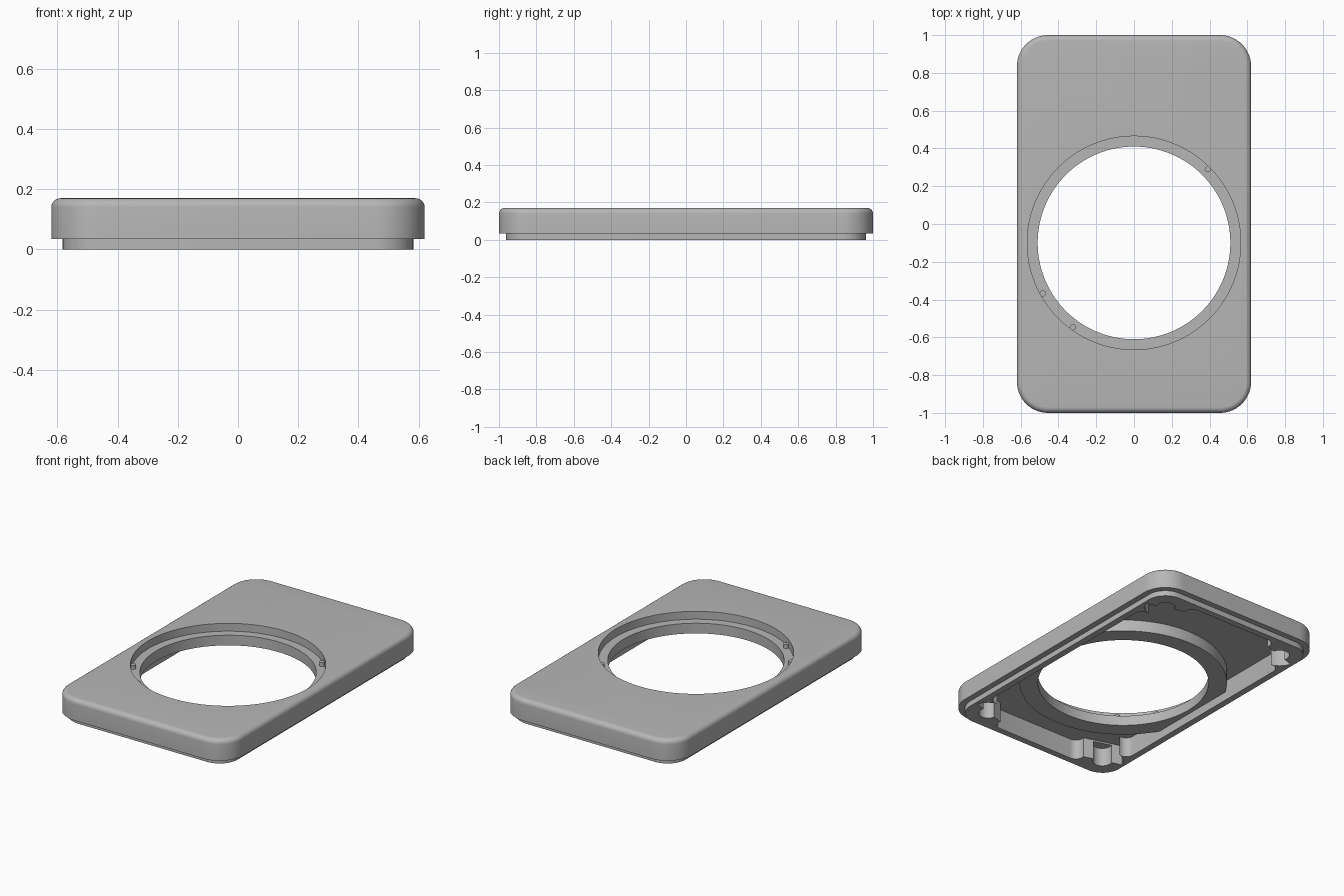
import bpy, bmesh, math
from math import sin, cos, pi, radians

cube = bpy.data.objects.get("Cube")
if cube:
    bpy.data.objects.remove(cube, do_unlink=True)

HALF_X, HALF_Y, TOP = 0.62, 1.0, 0.17
RING_Y, HOLE_R, RECESS_R, COLLAR_R = -0.1, 0.51, 0.565, 0.62
LEDGE_Z, COLLAR_Z, ROOF_Z = 0.12, 0.055, 0.13
BOSS_X, BOSS_Y = 0.445, 0.825

grey = bpy.data.materials.new("plain_grey")
grey.use_nodes = True
grey.diffuse_color = (0.47, 0.47, 0.47, 1)
grey.node_tree.nodes["Principled BSDF"].inputs["Base Color"].default_value = grey.diffuse_color


def arc(cx, cy, r, start, end, n):
    return [(cx + r * cos(start + (end - start) * i / n),
             cy + r * sin(start + (end - start) * i / n)) for i in range(n + 1)]


def loft(name, rings):
    """Closed solid through (outline, z) rings with equal point counts."""
    bm = bmesh.new()
    loops = [[bm.verts.new((x, y, z)) for x, y in outline] for outline, z in rings]
    for low, high in zip(loops, loops[1:]):
        for i in range(len(low)):
            j = (i + 1) % len(low)
            bm.faces.new((low[i], low[j], high[j], high[i]))
    bm.faces.new(loops[0][::-1])
    bm.faces.new(loops[-1])
    bmesh.ops.recalc_face_normals(bm, faces=bm.faces)
    mesh = bpy.data.meshes.new(name)
    bm.to_mesh(mesh)
    bm.free()
    mesh.materials.append(grey)
    obj = bpy.data.objects.new(name, mesh)
    bpy.context.collection.objects.link(obj)
    return obj


def cylinder(name, x, y, r, z0, z1, n=96):
    circle = arc(x, y, r, 0, 2 * pi, n)[:-1]
    return loft(name, [(circle, z0), (circle, z1)])


def activate(obj):
    bpy.ops.object.select_all(action='DESELECT')
    obj.select_set(True)
    bpy.context.view_layer.objects.active = obj


def cut(obj, cutter):
    cutter.hide_render = True
    mod = obj.modifiers.new("cut", 'BOOLEAN')
    mod.operation, mod.solver, mod.object = 'DIFFERENCE', 'EXACT', cutter
    activate(obj)
    bpy.ops.object.modifier_apply(modifier=mod.name)
    bpy.data.objects.remove(cutter, do_unlink=True)


def four_corners(quarter):
    """Mirror a counter-clockwise quarter outline into all quadrants."""
    points = []
    for sx, sy in ((1, 1), (-1, 1), (-1, -1), (1, -1)):
        points += [(x * sx, y * sy) for x, y in (quarter if sx * sy > 0 else quarter[::-1])]
    return points


def rounded_plate(inset, r=0.165):
    return four_corners(arc(HALF_X - r, HALF_Y - r, r - inset, 0, pi / 2, 14))


# Plate with a stepped lip below and a rounded top edge
rings = [(0.038, 0), (0.038, 0.035), (0, 0.035)]
fillet = 0.03
for k in range(7):
    a = k / 6 * pi / 2
    rings.append((fillet * (1 - cos(a)), TOP - fillet + fillet * sin(a)))
plate = loft("cover_plate", [(rounded_plate(i), z) for i, z in rings])

# Underside cavity that leaves filleted screw bosses in the corners
wall_x, wall_y, boss_r, f = 0.54, 0.92, 0.125, 0.05
near = wall_x - f - BOSS_X
far = math.sqrt((boss_r + f) ** 2 - near ** 2)
tilt = math.atan2(far, -near)
quarter = (arc(wall_x - f, BOSS_Y - far, f, 0, tilt, 8)
           + arc(BOSS_X, BOSS_Y, boss_r, tilt + pi, 1.5 * pi - tilt + pi, 16)[1:-1]
           + arc(BOSS_X - far, wall_y - f, f, pi / 2 - tilt, pi / 2, 8))
outline = four_corners(quarter)
cavity = loft("cavity_cutter", [(outline, -0.1), (outline, ROOF_Z)])

# Collar around the opening stays solid
cut(cavity, cylinder("collar_cutter", 0, RING_Y, COLLAR_R, COLLAR_Z, 0.3, 128))
cut(plate, cavity)

# Round opening with a stepped recess above
cut(plate, cylinder("opening_cutter", 0, RING_Y, HOLE_R, -0.2, 0.4, 128))
cut(plate, cylinder("recess_cutter", 0, RING_Y, RECESS_R, LEDGE_Z, 0.4, 128))

# Blind screw holes
for sx in (-1, 1):
    for sy in (-1, 1):
        cut(plate, cylinder("screw_cutter", sx * BOSS_X, sy * BOSS_Y, 0.058, -0.1, 0.12, 32))

# Small locating pegs on the ledge
pegs = []
for i, angle in enumerate((45, 209, 234)):
    a = radians(angle)
    pegs.append(cylinder(f"locating_peg_{i + 1}", 0.552 * cos(a), RING_Y + 0.552 * sin(a),
                         0.016, LEDGE_Z - 0.01, LEDGE_Z + 0.025, 20))

for obj in [plate] + pegs:
    activate(obj)
    bpy.ops.object.shade_smooth_by_angle(angle=radians(30))
